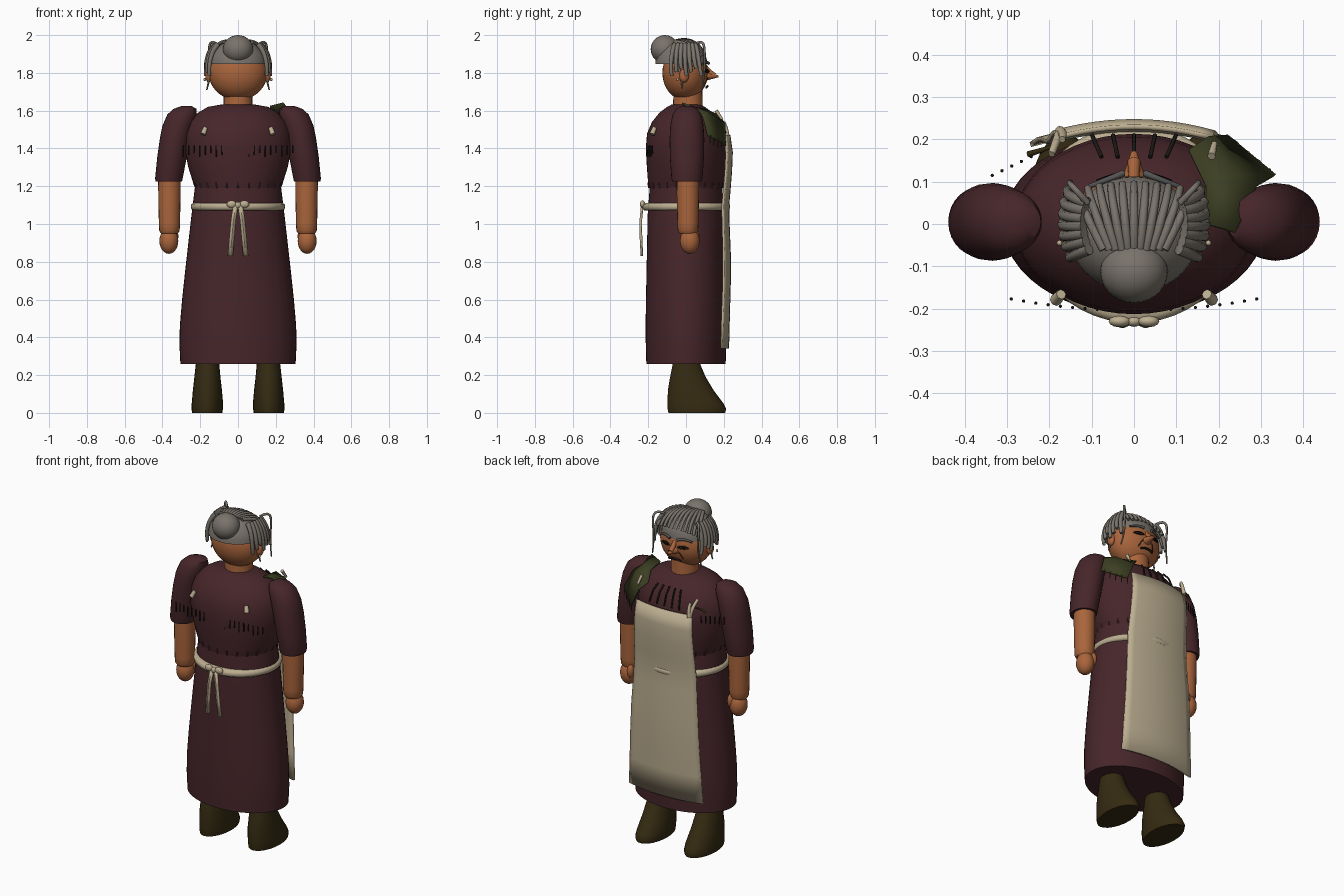
import bpy, bmesh, math
from mathutils import Vector

if "Cube" in bpy.data.objects:
    bpy.data.objects.remove(bpy.data.objects["Cube"])

COLORS = {
    "maroon cloth": (0.062, 0.019, 0.023), "skin": (0.40, 0.13, 0.045),
    "grey hair": (0.19, 0.17, 0.145), "cream linen": (0.50, 0.42, 0.28),
    "dark leather": (0.036, 0.024, 0.006), "olive cloth": (0.045, 0.05, 0.016),
    "near black": (0.012, 0.009, 0.008), "brow grey": (0.09, 0.09, 0.09),
}
MATS = {}
for n, c in COLORS.items():
    MATS[n] = bpy.data.materials.new(n)
    MATS[n].diffuse_color = (*c, 1)


def finish(name, bm, mat, angle=45):
    bmesh.ops.recalc_face_normals(bm, faces=bm.faces)
    me = bpy.data.meshes.new(name)
    bm.to_mesh(me)
    bm.free()
    ob = bpy.data.objects.new(name, me)
    bpy.context.collection.objects.link(ob)
    me.materials.append(MATS[mat])
    bpy.ops.object.select_all(action='DESELECT')
    ob.select_set(True)
    bpy.context.view_layer.objects.active = ob
    bpy.ops.object.shade_smooth_by_angle(angle=math.radians(angle))
    return ob


def loft(name, rings, mat, n=32):
    """Stack of ellipses given as (z, cx, cy, rx, ry), capped at both ends."""
    bm = bmesh.new()
    loops = []
    for z, cx, cy, rx, ry in rings:
        loops.append([bm.verts.new((cx + rx * math.cos(i * math.tau / n),
                                    cy + ry * math.sin(i * math.tau / n), z)) for i in range(n)])
    for a, b in zip(loops, loops[1:]):
        for i in range(n):
            j = (i + 1) % n
            bm.faces.new((a[i], a[j], b[j], b[i]))
    bm.faces.new(loops[0])
    bm.faces.new(loops[-1])
    return finish(name, bm, mat)


def ball(name, c, r, mat, cut=None, n=24):
    bm = bmesh.new()
    bmesh.ops.create_uvsphere(bm, u_segments=n, v_segments=n // 2, radius=1)
    for v in bm.verts:
        v.co = Vector([c[k] + v.co[k] * r[k] for k in range(3)])
    if cut is not None:
        bmesh.ops.bisect_plane(bm, geom=bm.verts[:] + bm.edges[:] + bm.faces[:],
                               plane_co=(0, 0, cut), plane_no=(0, 0, -1), clear_outer=True)
    return finish(name, bm, mat, 60)


def tubes(name, paths, r, mat, taper=1.0, smooth=True):
    cu = bpy.data.curves.new(name, 'CURVE')
    cu.dimensions = '3D'
    cu.bevel_depth = r
    cu.bevel_resolution = 2
    cu.resolution_u = 5
    cu.use_fill_caps = True
    for p in paths:
        s = cu.splines.new('NURBS' if smooth else 'POLY')
        s.points.add(len(p) - 1)
        for i, co in enumerate(p):
            s.points[i].co = (*co, 1)
            s.points[i].radius = 1 + (taper - 1) * i / (len(p) - 1)
        if smooth:
            s.use_endpoint_u = True
            s.order_u = min(4, len(p))
    cu.materials.append(MATS[mat])
    ob = bpy.data.objects.new(name, cu)
    bpy.context.collection.objects.link(ob)
    return ob


def sheet(name, rows, mat, thick):
    bm = bmesh.new()
    vs = [[bm.verts.new(p) for p in row] for row in rows]
    for a, b in zip(vs, vs[1:]):
        for i in range(len(a) - 1):
            bm.faces.new((a[i], a[i + 1], b[i + 1], b[i]))
    ob = finish(name, bm, mat)
    mod = ob.modifiers.new("thickness", 'SOLIDIFY')
    mod.thickness = thick
    mod.offset = 0
    return ob


# Dress: skirt and bodice
loft("skirt", [(z, 0, 0, rx, ry) for z, rx, ry in [
    (.26, .305, .21), (.36, .31, .213), (.46, .308, .214), (.6, .296, .212), (.75, .28, .209),
    (.9, .263, .206), (1.05, .246, .203), (1.22, .225, .19)]], "maroon cloth", 48)
loft("bodice", [(z, 0, 0, rx, ry) for z, rx, ry in [
    (1.19, .225, .197), (1.22, .238, .201), (1.3, .263, .207), (1.4, .283, .213), (1.48, .28, .206),
    (1.54, .256, .18), (1.59, .21, .14), (1.62, .16, .1), (1.633, .085, .075)]], "maroon cloth", 48)

# Arms and legs
for side, s in (("left", -1), ("right", 1)):
    loft(side + "_sleeve", [(z, s * x, .005, rx, ry) for z, x, rx, ry in [
        (1.225, .366, .070, .078), (1.24, .366, .073, .082), (1.35, .350, .078, .09), (1.45, .334, .080, .092),
        (1.52, .318, .082, .088), (1.58, .296, .078, .076), (1.61, .28, .06, .056),
        (1.625, .272, .025, .025)]], "maroon cloth", 28)
    loft(side + "_forearm", [(z, s * .363, .01, r, r) for z, r in [
        (.95, .045), (.965, .054), (1.0, .056), (1.15, .059), (1.27, .06)]], "skin", 20)
    ball(side + "_hand", (s * .366, .02, .91), (.05, .052, .068), "skin")
    ball(side + "_thumb", (s * .335, .05, .935), (.02, .022, .042), "skin", n=12)
    loft(side + "_boot", [(z, s * x, y, rx, ry) for z, x, y, rx, ry in [
        (0, .163, .057, .08, .15), (.02, .163, .058, .083, .155), (.05, .162, .05, .083, .148),
        (.12, .162, .025, .077, .121), (.19, .162, .01, .069, .094),
        (.28, .161, 0, .06, .066)]], "dark leather", 24)

# Apron: tapered, curved sheet
rows = []
for z, w, y in [(1.47, .185, .229), (1.38, .19, .242), (1.28, .195, .238), (1.18, .20, .23), (1.1, .205, .223),
                (1.0, .21, .225), (.85, .22, .231), (.68, .228, .231), (.5, .237, .226), (.34, .245, .222)]:
    rows.append([(w * u / 6, y - .028 * (u / 6) ** 2 * w / .2, z) for u in range(-6, 7)])
sheet("apron", rows, "cream linen", .012)

# Waist belt and back bow
bm = bmesh.new()
prof = [(0, -.02), (.011, -.013), (.014, 0), (.011, .013), (0, .02), (-.03, .02), (-.03, -.02)]
ring = [[bm.verts.new(((.236 + d) * math.cos(a * math.tau / 48), (.22 + d) * math.sin(a * math.tau / 48), 1.092 + h))
         for d, h in prof] for a in range(48)]
for i in range(48):
    a, b = ring[i], ring[(i + 1) % 48]
    for j in range(7):
        k = (j + 1) % 7
        bm.faces.new((a[j], a[k], b[k], b[j]))
finish("waist_belt", bm, "cream linen")
ball("bow_knot", (0, -.23, 1.1), (.018, .013, .018), "cream linen", n=12)
for side, s in (("left", -1), ("right", 1)):
    ball(side + "_bow_loop", (s * .034, -.23, 1.105), (.026, .014, .02), "cream linen", n=12)
    sheet(side + "_bow_tail", [[(s * (c - .012), y, z), (s * c, y - .006, z), (s * (c + .012), y, z)]
          for z, c, y in [(1.1, .012, -.228), (1.02, .024, -.236), (.92, .033, -.235), (.83, .041, -.23)]],
          "cream linen", .008)

# Shoulder patch with pin and ragged fringe
sheet("shoulder_patch", [
    [(.17, 0, 1.622), (.17, .09, 1.61), (.13, .175, 1.575)],
    [(.24, -.02, 1.64), (.225, .115, 1.592), (.175, .205, 1.53)],
    [(.29, .09, 1.57), (.333, .115, 1.47), (.22, .208, 1.42)]], "olive cloth", .008)
tubes("patch_fringe", [[(.22 + .025 * i, .208 - .02 * i, 1.43 + .01 * i), (.222 + .025 * i, .206 - .02 * i, 1.385 + .01 * i)]
                       for i in range(5)], .004, "olive cloth", .5, False)
tubes("shoulder_pin", [[(.183, .16, 1.6), (.19, .19, 1.555)]], .01, "cream linen", .7, False)
tubes("apron_tie", [[(-.175, .215, 1.46), (-.18, .205, 1.51), (-.195, .165, 1.555)],
                    [(-.175, .22, 1.46), (-.165, .215, 1.51), (-.17, .2, 1.54)]], .012, "cream linen", .7)
tubes("tie_cord", [[(-.25, .165, 1.49), (-.215, .175, 1.51), (-.19, .185, 1.51)]], .007, "dark leather", .6)

# Stitching on bodice, pleats and back buttons
tubes("back_stitches", [[(x, -.204 + .025 * (x / .28) ** 2, 1.355 + .01 * (i % 3)),
                         (x, -.204 + .025 * (x / .28) ** 2, 1.415)]
                        for i, x in enumerate([-.29 + .029 * k for k in range(21)])],
      .004, "near black", .8, False)
tubes("chest_stitches", [[(-.22 - .023 * i, .17 - .011 * i, 1.42), (-.22 - .023 * i, .17 - .011 * i, 1.465)]
                         for i in range(6)], .004, "near black", .8, False)
tubes("neck_pleats", [[(.045 * i * .85, .158, 1.578), (.045 * i, .188, 1.543), (.045 * i * 1.1, .21, 1.48)]
                      for i in range(-2, 3)], .005, "near black", 1, False)
tubes("waist_gathers", [[(.222 * math.cos(a * math.tau / 24), .196 * math.sin(a * math.tau / 24), 1.19),
                         (.236 * math.cos(a * math.tau / 24), .201 * math.sin(a * math.tau / 24), 1.22)]
                        for a in range(24)], .005, "maroon cloth", .6, False)
tubes("back_buttons", [[(s * .172, -.166, 1.51), (s * .185, -.18, 1.475)] for s in (-1, 1)],
      .012, "cream linen", 1.2, False)

# Head
HC, HR = (0, -.005, 1.80), (.155, .12, .145)


def face(x, z, off=.004):
    """Point on the front of the face."""
    k = 1 - (x / HR[0]) ** 2 - ((z - HC[2]) / HR[2]) ** 2
    return (x, HC[1] + HR[1] * math.sqrt(max(k, 0)) + off, z)


ball("head", HC, HR, "skin", n=36)
loft("neck", [(1.6, 0, .01, .082, .08), (1.64, 0, .01, .076, .078), (1.72, 0, .01, .075, .076)], "skin", 24)
tubes("nose", [[(0, .1, 1.835), (0, .125, 1.80), (0, .15, 1.785)]], .012, "skin", 1.3)
bm = bmesh.new()
bmesh.ops.create_cone(bm, segments=12, radius1=.032, radius2=.006, depth=.075, cap_ends=True)
for v in bm.verts:
    v.co = Vector((v.co.x, .135 + v.co.z, 1.782 + v.co.y * .8))
finish("nose_tip", bm, "skin")
for side, s in (("left", -1), ("right", 1)):
    ball(side + "_ear", (s * .155, -.01, 1.785), (.018, .026, .036), "skin", n=14)
    ball(side + "_earring", (s * .176, -.045, 1.765), (.007, .007, .009), "cream linen", n=8)
    ball(side + "_eye", face(s * .055, 1.81, 0), (.014, .007, .008), "near black", n=12)
tubes("eyelids", [[face(s * x, z, .008) for x, z in [(.028, 1.808), (.055, 1.827 + d), (.088, 1.808)]]
                  for s in (-1, 1) for d in (0, -.03)], .0035, "near black")
tubes("eyebrows", [[face(s * x, z, .014) for x, z in [(.025, 1.85), (.06, 1.865), (.105, 1.845)]]
                   for s in (-1, 1)], .008, "brow grey", .7)
tubes("mouth", [[face(x, z, .016) for x, z in [(-.04, 1.722), (0, 1.738), (.04, 1.722)]]], .006, "near black")
tubes("cheek_lines", [[face(s * x, z, .004) for x, z in [(.032, 1.775), (.045, 1.755), (.05, 1.735)]]
                      for s in (-1, 1)], .003, "dark leather")

# Hair: cap, bun, fringe, side locks and loose wisps
ball("hair_cap", (0, -.025, 1.845), (.153, .138, .13), "grey hair", cut=1.847, n=36)
ball("hair_bun", (0, -.112, 1.925), (.08, .075, .075), "grey hair", n=28)
fringe = []
for i in range(-5, 6):
    x = i * .026
    fringe.append([(x * .55, -.06, 1.965), (x * .8, 0, 1.985 - 1.5 * x * x),
                   (x, .06, 1.975 - 2.5 * x * x), (x * 1.05, .095 - x * x, 1.90 - x * x)])
tubes("hair_fringe", fringe, .011, "grey hair", .8)
locks, wisps = [], []
for s in (-1, 1):
    for i in range(7):
        y = -.085 + .026 * i
        w = .17 * math.sqrt(1 - (y / .19) ** 2)
        locks.append([(s * w * .7, y * .7, 1.95), (s * w * .98, y * .9, 1.91), (s * w * 1.02, y, 1.84),
                      (s * w, y + .01, 1.785 + .02 * (i % 3))])
    wisps.append([(s * .11, .05, 1.95), (s * .15, .095, 1.985), (s * .16, .1, 1.9),
                  (s * .14, .1, 1.82), (s * .165, .085, 1.71)])
    wisps.append([(s * .14, -.06, 1.9), (s * .165, -.03, 1.82), (s * .145, -.02, 1.75), (s * .165, -.02, 1.72)])
tubes("hair_side_locks", locks, .014, "grey hair", .7)
tubes("hair_wisps", wisps, .008, "grey hair", .5)

for m in bpy.data.materials:
    if m.users and not m.is_grease_pencil:
        m.use_nodes = True
        m.node_tree.nodes["Principled BSDF"].inputs["Base Color"].default_value = m.diffuse_color
